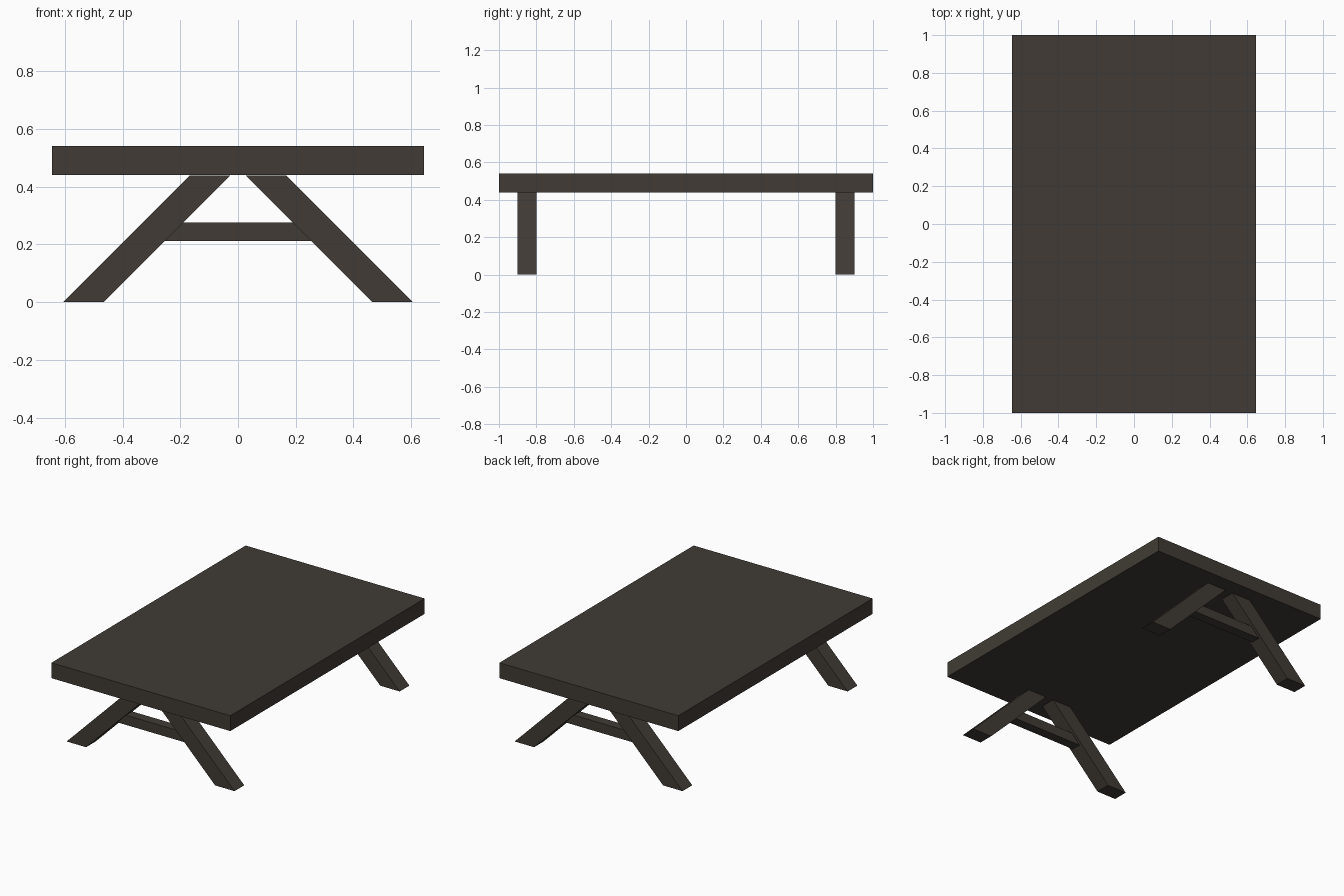
import bpy, bmesh

if "Cube" in bpy.data.objects:
    bpy.data.objects.remove(bpy.data.objects["Cube"])

# One dark stained wood colour
wood = bpy.data.materials.new("dark wood")
wood.diffuse_color = (0.052, 0.044, 0.035, 1)
wood.use_nodes = True
wood.node_tree.nodes["Principled BSDF"].inputs["Base Color"].default_value = wood.diffuse_color


def prism(name, profile, y0, y1):
    """Extrude an (x, z) profile from y0 to y1."""
    bm = bmesh.new()
    face = bm.faces.new([bm.verts.new((x, y0, z)) for x, z in profile])
    ext = bmesh.ops.extrude_face_region(bm, geom=[face])
    verts = [v for v in ext["geom"] if isinstance(v, bmesh.types.BMVert)]
    bmesh.ops.translate(bm, verts=verts, vec=(0, y1 - y0, 0))
    bmesh.ops.recalc_face_normals(bm, faces=bm.faces)
    mesh = bpy.data.meshes.new(name)
    bm.to_mesh(mesh)
    bm.free()
    mesh.materials.append(wood)
    ob = bpy.data.objects.new(name, mesh)
    bpy.context.collection.objects.link(ob)
    return ob


# Thick table top
prism("table_top", [(-0.645, 0.44), (0.645, 0.44), (0.645, 0.54), (-0.645, 0.54)], -1, 1)

for end, y in (("front", -0.85), ("back", 0.85)):
    # Splayed legs with level-cut ends
    for side, s in (("left", -1), ("right", 1)):
        leg = [(s * 0.605, 0), (s * 0.465, 0), (s * 0.027, 0.438), (s * 0.167, 0.438)]
        prism(f"{end}_{side}_leg", leg, y - 0.05, y + 0.05)
    # Cross brace between the legs, ends mitred to the slope
    brace = [(-0.258, 0.212), (0.258, 0.212), (0.195, 0.275), (-0.195, 0.275)]
    prism(f"{end}_brace", brace, y - 0.032, y + 0.032)
